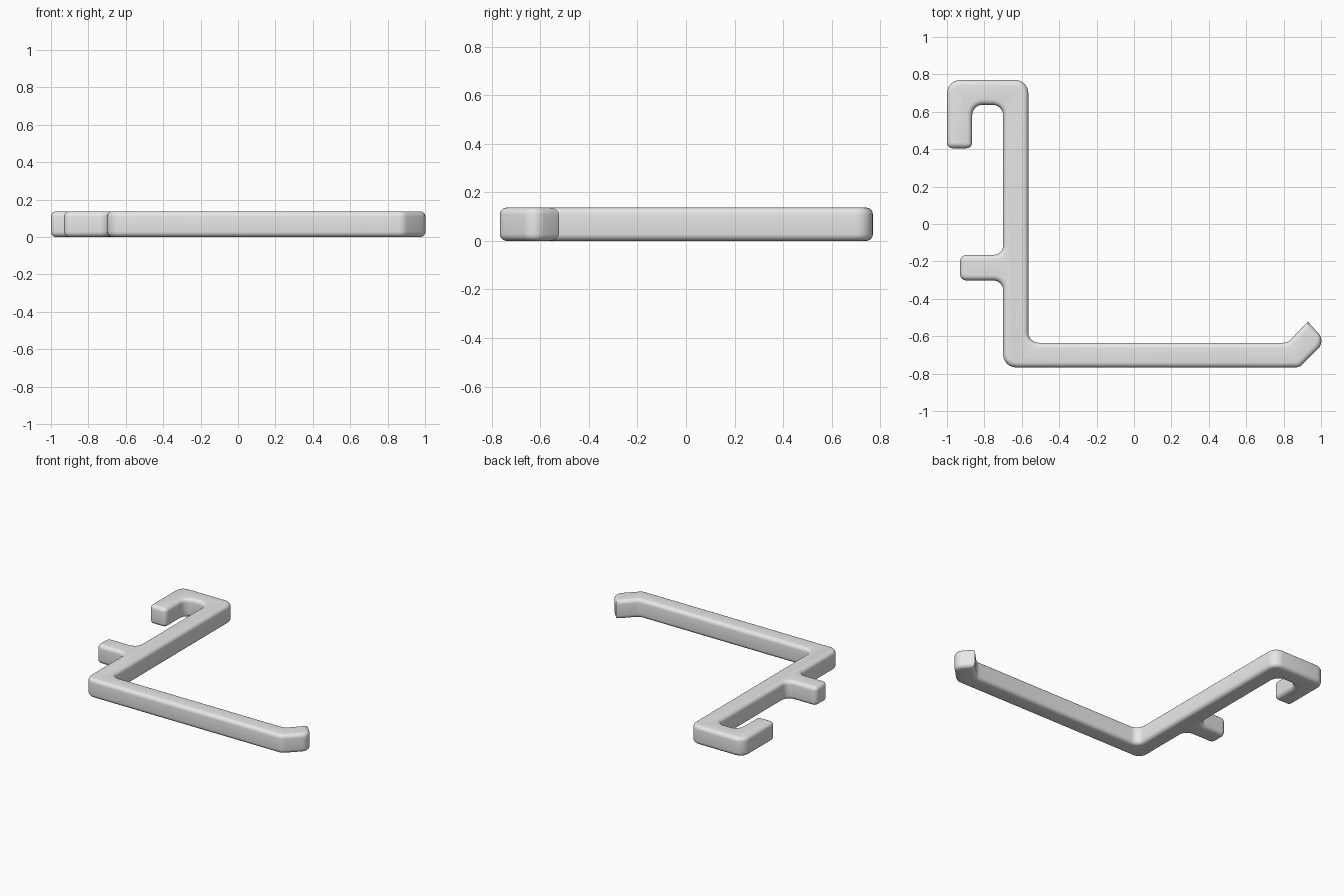
import bpy, bmesh
from math import sin, cos, pi, atan2, tan
from mathutils import Vector

cube = bpy.data.objects.get("Cube")
if cube:
    bpy.data.objects.remove(cube, do_unlink=True)

HEIGHT, ROUND, STEPS, ARC = 0.137, 0.028, 5, 6

# Corners of the bent bar, counter-clockwise: x, y, corner radius
CORNERS = [
    (-0.70, -0.767, 0.07), (0.885, -0.767, 0.06),                      # heel, start of lip
    (1.025, -0.627, 0.06), (0.93, -0.523, 0.0), (0.82, -0.635, 0.05),  # lip
    (-0.565, -0.635, 0.055), (-0.565, 0.77, 0.07),                     # inner elbow, top
    (-1.0, 0.77, 0.07), (-1.0, 0.405, 0.03), (-0.865, 0.405, 0.03),    # hook
    (-0.865, 0.637, 0.055), (-0.70, 0.637, 0.055),
    (-0.70, -0.165, 0.05), (-0.93, -0.165, 0.035),                     # side peg
    (-0.93, -0.302, 0.035), (-0.70, -0.302, 0.05),
]


def outline(inset):
    """Rounded outline moved inwards by inset."""
    pts = []
    count = len(CORNERS)
    for i, (x, y, radius) in enumerate(CORNERS):
        p = Vector((x, y))
        before = (p - Vector(CORNERS[i - 1][:2])).normalized()
        after = (Vector(CORNERS[(i + 1) % count][:2]) - p).normalized()
        turn = atan2(before.cross(after), before.dot(after))
        side = 1 if turn > 0 else -1
        n0 = Vector((-before.y, before.x))
        n1 = Vector((-after.y, after.x))
        miter = (n0 + n1) / (1 + n0.dot(n1))
        r = max(radius - side * inset, 0.002)
        centre = p + miter * (inset + side * r)
        start = atan2(-side * n0.y, -side * n0.x)
        for k in range(ARC + 1):
            a = start + turn * k / ARC
            pts.append(centre + r * Vector((cos(a), sin(a))))
    return pts


# Rounded lower and upper rims, lofted as rings
rims = []
for k in range(STEPS + 1):
    a = pi / 2 * k / STEPS
    rims.append((ROUND * (1 - sin(a)), ROUND * (1 - cos(a))))
levels = rims + [(d, HEIGHT - z) for d, z in reversed(rims)]

bm = bmesh.new()
rings = [[bm.verts.new((p.x, p.y, z)) for p in outline(d)] for d, z in levels]
for low, high in zip(rings, rings[1:]):
    for i in range(len(low)):
        j = (i + 1) % len(low)
        bm.faces.new((low[i], low[j], high[j], high[i]))
bm.faces.new(rings[-1])
bm.faces.new(rings[0][::-1])
bm.normal_update()

mesh = bpy.data.meshes.new("hook_bar")
bm.to_mesh(mesh)
bm.free()
bar = bpy.data.objects.new("hook_bar", mesh)
bpy.context.collection.objects.link(bar)

# Plain grey
grey = bpy.data.materials.new("light_grey")
grey.use_nodes = True
colour = (0.8, 0.8, 0.8, 1.0)
grey.diffuse_color = colour
grey.node_tree.nodes["Principled BSDF"].inputs["Base Color"].default_value = colour
mesh.materials.append(grey)

bpy.ops.object.select_all(action='DESELECT')
bar.select_set(True)
bpy.context.view_layer.objects.active = bar
bpy.ops.object.shade_smooth_by_angle(angle=pi / 6)
